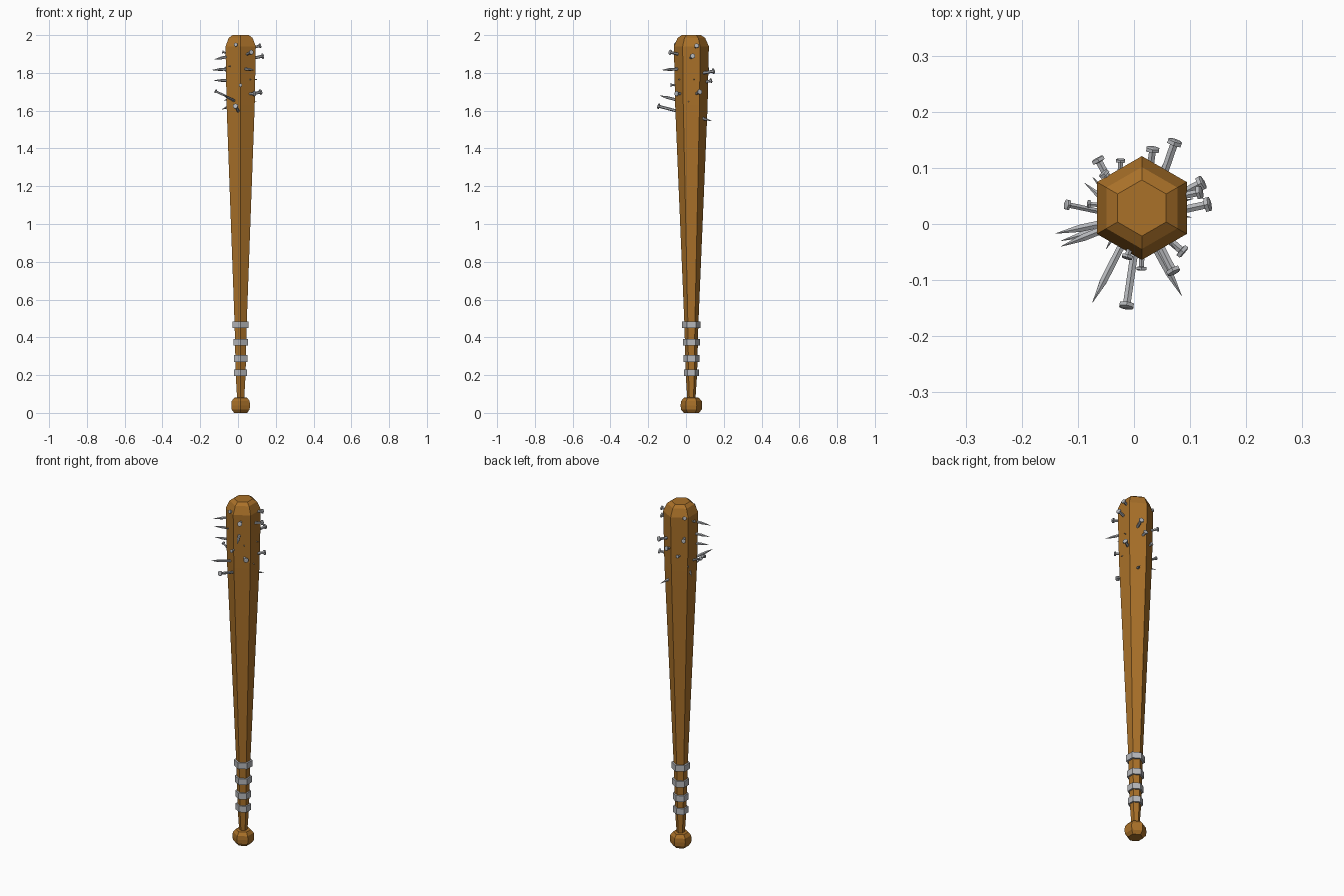
import bpy, math
from mathutils import Vector

CX, CY = 0.014, 0.0285  # axis of the bat


def material(name, rgb):
    m = bpy.data.materials.new(name)
    m.diffuse_color = (*rgb, 1)
    return m


WOOD = material("brown_wood", (0.40, 0.165, 0.022))
STEEL = material("grey_steel", (0.46, 0.47, 0.49))


def lathe(name, profile, mat, sides=6, turn=math.pi / 2):
    """Closed flat-sided solid from (radius, height) pairs along local z."""
    verts, faces = [], []
    for r, z in profile:
        for i in range(sides):
            a = turn + 2 * math.pi * i / sides
            verts.append((r * math.cos(a), r * math.sin(a), z))
    for k in range(len(profile) - 1):
        for i in range(sides):
            j = (i + 1) % sides
            faces.append((k * sides + i, k * sides + j,
                          (k + 1) * sides + j, (k + 1) * sides + i))
    faces.append(tuple(reversed(range(sides))))
    n = (len(profile) - 1) * sides
    faces.append(tuple(range(n, n + sides)))
    me = bpy.data.meshes.new(name)
    me.from_pydata(verts, [], faces)
    me.materials.append(mat)
    ob = bpy.data.objects.new(name, me)
    bpy.context.collection.objects.link(ob)
    return ob


# bat body with knob at the bottom and chamfered tip
body = lathe("bat_body", [
    (0.040, 0.0), (0.055, 0.018), (0.057, 0.04), (0.055, 0.062), (0.040, 0.08),
    (0.022, 0.082), (0.030, 0.20), (0.037, 0.47), (0.086, 1.63),
    (0.0925, 1.94), (0.073, 1.985), (0.050, 2.0)], WOOD)
body.location = (CX, CY, 0)

# grip bands
for i, (z, r) in enumerate([(0.212, 0.040), (0.288, 0.042),
                            (0.373, 0.045), (0.466, 0.0485)]):
    band = lathe(f"grip_band_{i + 1}", [(r, -0.0175), (r, 0.0175)], STEEL)
    band.location = (CX, CY, z)


def nail(name, end, base, s, head):
    """Nail from inside the wood at base out to end; s scales thickness."""
    end, base = Vector(end), Vector(base)
    d = (end - base).normalized()
    start = base - d * 0.03
    L = (end - start).length
    if head:
        prof = [(0.0078 * s, 0), (0.0078 * s, L - 0.010 * s),
                (0.0145 * s, L - 0.009 * s), (0.0145 * s, L - 0.002 * s),
                (0.010 * s, L)]
    else:
        prof = [(0.0075 * s, 0), (0.0075 * s, L - 0.045 * s), (0.0004, L)]
    ob = lathe(name, prof, STEEL)
    ob.location = start
    ob.rotation_euler = d.to_track_quat('Z', 'Y').to_euler()


# nail heads: end, base, thickness
heads = [
    ((0.074, 0.150, 1.81), (0.055, 0.095, 1.80), 1.0),
    ((0.034, 0.137, 1.76), (0.028, 0.095, 1.75), 0.9),
    ((-0.066, 0.118, 1.82), (-0.048, 0.085, 1.82), 0.9),
    ((-0.024, 0.116, 1.72), (-0.025, 0.085, 1.715), 0.65),
    ((-0.056, 0.092, 1.94), (-0.035, 0.07, 1.935), 0.75),
    ((0.124, 0.075, 1.70), (0.085, 0.055, 1.69), 1.0),
    ((0.121, 0.057, 1.945), (0.085, 0.050, 1.935), 0.9),
    ((0.136, 0.036, 1.89), (0.09, 0.026, 1.88), 1.0),
    ((0.090, -0.052, 1.69), (0.062, -0.028, 1.69), 0.95),
    ((0.072, -0.088, 1.91), (0.050, -0.045, 1.90), 0.95),
    ((-0.014, -0.150, 1.625), (0.0, -0.055, 1.60), 1.0),
    ((0.013, -0.083, 1.735), (0.014, -0.05, 1.735), 0.7),
    ((-0.013, -0.062, 1.95), (-0.005, -0.035, 1.945), 0.75),
    ((-0.122, 0.035, 1.705), (-0.06, 0.022, 1.675), 0.7),
    ((-0.083, 0.036, 1.91), (-0.055, 0.033, 1.905), 0.55),
]
for i, (e, b, s) in enumerate(heads):
    nail(f"nail_head_{i + 1}", e, b, s, True)

# nail points: end, base, thickness
points = [
    ((-0.088, 0.073, 1.605), (-0.055, 0.045, 1.62), 0.8),
    ((-0.074, 0.084, 1.655), (-0.050, 0.055, 1.66), 0.8),
    ((-0.140, -0.017, 1.815), (-0.06, 0.0, 1.82), 1.0),
    ((-0.130, -0.040, 1.87), (-0.06, -0.012, 1.885), 1.0),
    ((-0.130, -0.030, 1.76), (-0.06, -0.010, 1.76), 1.0),
    ((-0.074, -0.140, 1.68), (-0.024, -0.042, 1.655), 1.0),
    ((-0.050, -0.045, 1.835), (-0.035, -0.02, 1.835), 0.8),
    ((0.085, -0.128, 1.815), (0.045, -0.055, 1.82), 1.0),
    ((0.072, 0.137, 1.545), (0.048, 0.085, 1.56), 1.0),
    ((0.106, 0.045, 1.765), (0.08, 0.040, 1.765), 0.9),
    ((0.102, 0.012, 1.645), (0.08, 0.015, 1.65), 0.7),
    ((0.074, -0.045, 1.765), (0.055, -0.025, 1.765), 0.9),
]
for i, (e, b, s) in enumerate(points):
    nail(f"nail_point_{i + 1}", e, b, s, False)
